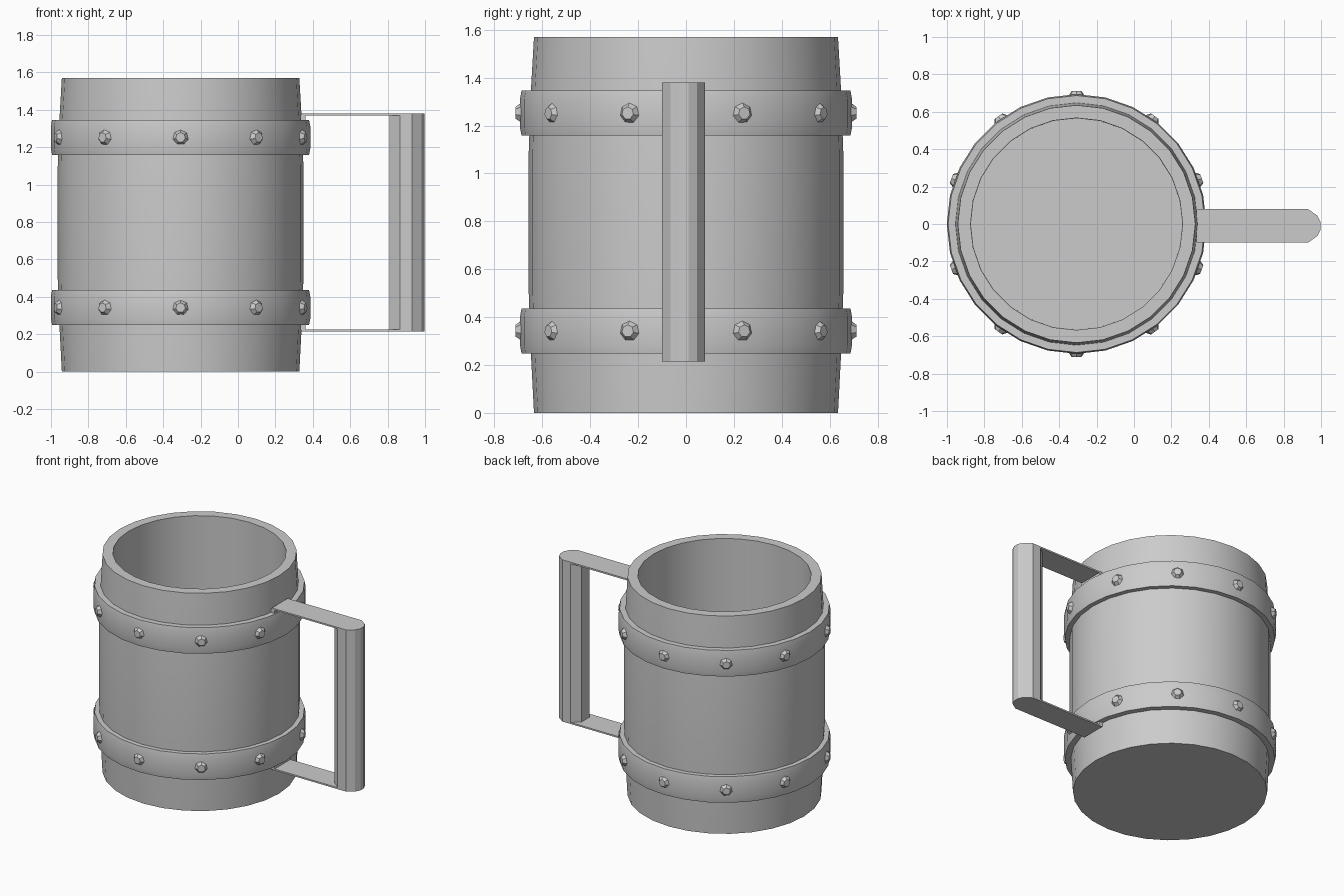
import bpy, bmesh
from math import sin, cos, radians, pi
from mathutils import Matrix, Vector

if "Cube" in bpy.data.objects:
    bpy.data.objects.remove(bpy.data.objects["Cube"])

CX, MID_Z, SIDES = -0.307, 0.797, 28


def finish(name, bm, angle=35):
    bmesh.ops.recalc_face_normals(bm, faces=bm.faces)
    mesh = bpy.data.meshes.new(name)
    bm.to_mesh(mesh)
    bm.free()
    ob = bpy.data.objects.new(name, mesh)
    bpy.context.collection.objects.link(ob)
    bpy.ops.object.select_all(action='DESELECT')
    ob.select_set(True)
    bpy.context.view_layer.objects.active = ob
    bpy.ops.object.shade_smooth_by_angle(angle=radians(angle))
    return ob


def lathe(name, profile, closed):
    """Revolve (radius, z) points; open profiles get capped at both ends."""
    bm = bmesh.new()
    rings = [[bm.verts.new((CX + r * cos(2 * pi * i / SIDES), r * sin(2 * pi * i / SIDES), z))
              for i in range(SIDES)] for r, z in profile]
    pairs = list(zip(rings, rings[1:]))
    if closed:
        pairs.append((rings[-1], rings[0]))
    else:
        bm.faces.new(rings[0])
        bm.faces.new(rings[-1])
    for a, b in pairs:
        for i in range(SIDES):
            j = (i + 1) % SIDES
            bm.faces.new((a[i], a[j], b[j], b[i]))
    return finish(name, bm)


def prism(name, outline, z0, z1):
    bm = bmesh.new()
    face = bm.faces.new([bm.verts.new((x, y, z0)) for x, y in outline])
    new = bmesh.ops.extrude_face_region(bm, geom=[face])['geom']
    bmesh.ops.translate(bm, verts=[v for v in new if isinstance(v, bmesh.types.BMVert)],
                        vec=(0, 0, z1 - z0))
    return finish(name, bm, 20)


# Hollow cup: outer wall, rim, inner wall and floor
lathe("cup_body", [(0.635, 0), (0.648, 0.25), (0.657, 0.5), (0.657, 1.09),
                   (0.648, 1.345), (0.635, 1.57), (0.567, 1.57), (0.565, 0.08)], False)

# Metal bands with studs
stud_angles = [20, 54, 90, 126, 160, 200, 234, 270, 306, 340]
for label, zc in (("lower", 0.342), ("upper", 1.252)):
    h = 0.094
    lathe(label + "_band", [(0.64, zc - h), (0.687, zc - h), (0.694, zc - h * 0.6),
                            (0.694, zc + h * 0.6), (0.687, zc + h), (0.64, zc + h)], True)
    bm = bmesh.new()
    for deg in stud_angles:
        a = radians(deg)
        out = Vector((cos(a), sin(a), 0))
        m = (Matrix.Translation(Vector((CX, 0, zc)) + out * 0.69)
             @ out.to_track_quat('Z', 'Y').to_matrix().to_4x4())
        bmesh.ops.create_cone(bm, cap_ends=True, segments=7, radius1=0.058,
                              radius2=0.026, depth=0.044, matrix=m)
    finish(label + "_studs", bm)

# Handle: faceted upright grip and two thin arms
half = [(0.81, 0.045), (0.865, 0.09), (0.93, 0.09), (0.98, 0.055), (0.998, 0.02)]
YC = -0.01


def mirrored(pts):
    return [(x, YC + y) for x, y in pts] + [(x, YC - y) for x, y in reversed(pts)]


prism("handle_grip", mirrored(half), 0.225, 1.37)
arm = [(0.34, 0.09), (0.93, 0.09), (0.98, 0.055), (0.998, 0.02)]
for label, s in (("lower", -1), ("upper", 1)):
    prism(label + "_handle_arm", mirrored(arm), MID_Z + s * 0.572, MID_Z + s * 0.583)
    # Folded tab joining the arm to the band
    prism(label + "_handle_tab", mirrored([(0.335, 0.09), (0.362, 0.09)]),
          MID_Z + s * 0.53, MID_Z + s * 0.578)
